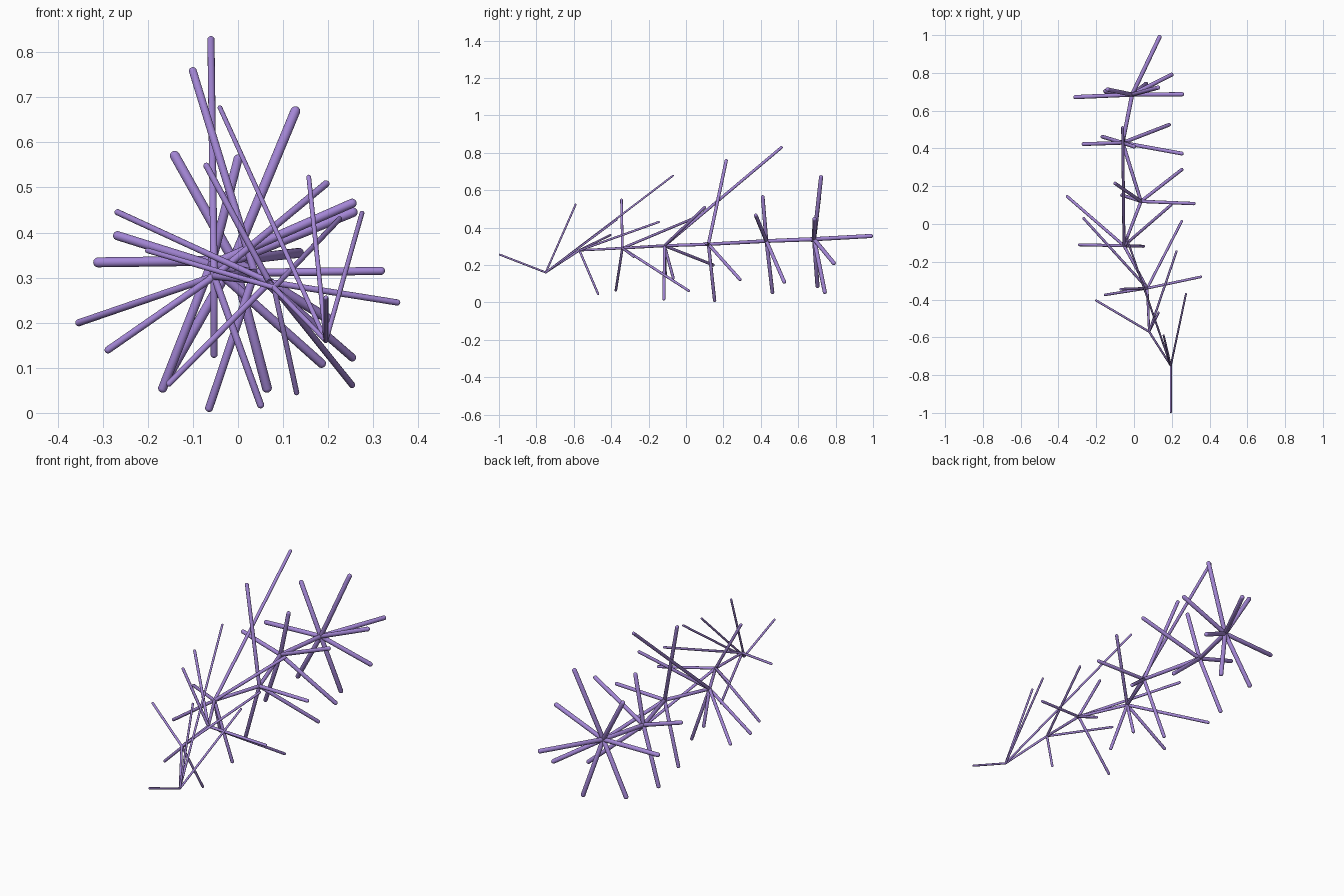
import bpy
import bmesh
from mathutils import Vector

default_cube = bpy.data.objects.get("Cube")
if default_cube:
    bpy.data.objects.remove(default_cube, do_unlink=True)

# Single colour shared by every branch
purple = bpy.data.materials.new("soft purple")
purple.use_nodes = True
purple_colour = (0.37, 0.24, 0.67, 1)
purple.diffuse_color = purple_colour
purple.node_tree.nodes["Principled BSDF"].inputs["Base Color"].default_value = purple_colour


def add_rod(mesh_builder, start, end, start_radius, end_radius):
    """Add a round-ended rod by stretching a unit sphere between two points."""
    start, end = Vector(start), Vector(end)
    turn = (end - start).to_track_quat("Z", "Y")
    sphere = bmesh.ops.create_uvsphere(mesh_builder, u_segments=16, v_segments=9, radius=1)
    for vert in sphere["verts"]:
        is_far_half = vert.co.z > 0
        radius = end_radius if is_far_half else start_radius
        centre = end if is_far_half else start
        vert.co = centre + turn @ (vert.co * radius)


def make_object(name, rods):
    """Build one named object from a list of rods."""
    mesh_builder = bmesh.new()
    for rod in rods:
        add_rod(mesh_builder, *rod)
    mesh = bpy.data.meshes.new(name)
    mesh_builder.to_mesh(mesh)
    mesh_builder.free()
    mesh.materials.append(purple)
    part = bpy.data.objects.new(name, mesh)
    bpy.context.collection.objects.link(part)
    for face in mesh.polygons:
        face.use_smooth = True


# Each whorl: name, joint on the stem, rod radius, tips of its side branches
whorls = [
    ("front_whorl", (.195, -.75, .16), .0053,
     [(.157, -.59, .523), (.275, -.37, .443), (-.04, -.07, .677)]),
    ("second_whorl", (.08, -.57, .278), .006,
     [(.225, -.145, .43), (.13, -.47, .045), (-.2, -.405, .36)]),
    ("third_whorl", (.07, -.34, .29), .007,
     [(-.07, -.345, .548), (.353, -.28, .245), (-.153, -.375, .065),
      (.253, .015, .062), (-.267, .03, .445)]),
    ("middle_whorl", (-.053, -.115, .303), .008,
     [(-.06, .51, .828), (-.353, .145, .2), (-.288, -.11, .14),
      (-.053, -.068, .13), (.05, -.118, .018), (.195, .1, .508)]),
    ("fifth_whorl", (.037, .12, .311), .009,
     [(-.1, .215, .758), (.253, .288, .123), (.317, .108, .315),
      (-.064, .153, .011)]),
    ("sixth_whorl", (-.06, .43, .328), .0102,
     [(0, .41, .563), (-.267, .423, .393), (.253, .373, .465),
      (.185, .525, .11), (-.167, .462, .055)]),
    ("back_whorl", (-.01, .685, .338), .0112,
     [(.127, .722, .669), (-.14, .712, .57), (.064, .742, .056),
      (.198, .79, .21), (-.31, .672, .334), (.254, .687, .445),
      (-.152, .703, .088)]),
]

# Side branches around every joint
for name, joint, radius, tips in whorls:
    make_object(name, [(joint, tip, radius, radius) for tip in tips])

# Stem running through the joints, growing thicker towards the back
stem_rods = []
for (_, joint, radius, _), (_, next_joint, next_radius, _) in zip(whorls, whorls[1:]):
    stem_rods.append((joint, next_joint, radius, next_radius))
make_object("stem", stem_rods)

# End shoots
front_joint, front_radius = whorls[0][1:3]
back_joint, back_radius = whorls[-1][1:3]
make_object("front_shoot", [(front_joint, (.195, -.995, .255), front_radius, front_radius)])
make_object("back_shoot", [(back_joint, (.135, .989, .355), back_radius, back_radius)])
